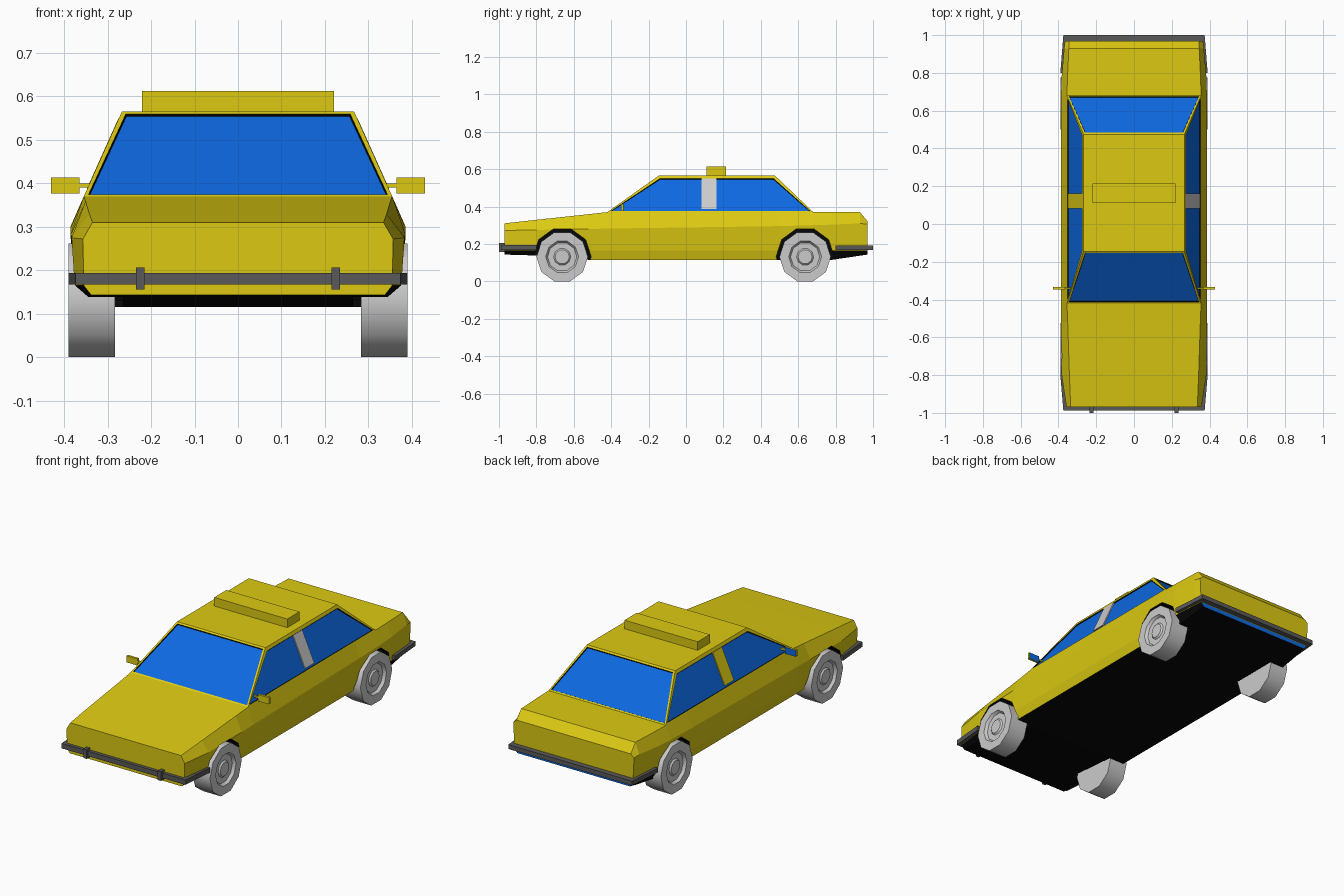
import bpy, bmesh, math
from mathutils import Vector

if "Cube" in bpy.data.objects:
    bpy.data.objects.remove(bpy.data.objects["Cube"])

COLOURS = {"yellow": (0.72, 0.59, 0.006), "glass blue": (0.004, 0.14, 0.75), "light grey": (0.6, 0.6, 0.6),
           "dark grey": (0.1, 0.1, 0.1), "black": (0.002, 0.002, 0.002)}
MATS = []
for n, c in COLOURS.items():
    m = bpy.data.materials.new(n)
    m.diffuse_color = (*c, 1)
    m.use_nodes = True
    m.node_tree.nodes["Principled BSDF"].inputs["Base Color"].default_value = m.diffuse_color
    MATS.append(m)
YELLOW, BLUE, LIGHT, DARK, BLACK = range(5)


def finish(name, bm):
    me = bpy.data.meshes.new(name)
    bm.to_mesh(me)
    bm.free()
    for m in MATS:
        me.materials.append(m)
    ob = bpy.data.objects.new(name, me)
    bpy.context.collection.objects.link(ob)
    return ob


def loft_bm(rings, mat=YELLOW, caps=True):
    """Closed rings of equal length joined by quads."""
    bm = bmesh.new()
    vs = [[bm.verts.new(p) for p in r] for r in rings]
    n = len(rings[0])
    for a, b in zip(vs, vs[1:]):
        for i in range(n):
            bm.faces.new((a[i], a[(i + 1) % n], b[(i + 1) % n], b[i]))
    if caps:
        bm.faces.new(vs[0])
        bm.faces.new(vs[-1])
    for f in bm.faces:
        f.material_index = mat
    bmesh.ops.recalc_face_normals(bm, faces=bm.faces)
    return bm


def box(name, x, y, z, mat):
    ring = lambda h: [(x[0], y[0], h), (x[1], y[0], h), (x[1], y[1], h), (x[0], y[1], h)]
    return finish(name, loft_bm([ring(z[0]), ring(z[1])], mat))


def activate(ob):
    bpy.ops.object.select_all(action='DESELECT')
    ob.select_set(True)
    bpy.context.view_layer.objects.active = ob


# Lower body: sections along y, each with (half width, z) from sill to top edge
SECTIONS = [
    (-0.97, [(.338, .143), (.355, .165), (.357, .272), (.335, .31)]),
    (-0.80, [(.345, .138), (.376, .165), (.383, .275), (.342, .329)]),
    (-0.52, [(.358, .115), (.372, .165), (.386, .28), (.351, .359)]),
    (-0.42, [(.358, .115), (.372, .165), (.386, .282), (.355, .37)]),
    (0.50, [(.358, .115), (.372, .165), (.386, .295), (.355, .37)]),
    (0.68, [(.358, .115), (.372, .165), (.386, .30), (.355, .37)]),
    (0.78, [(.350, .115), (.372, .165), (.383, .303), (.352, .37)]),
    (0.93, [(.345, .137), (.362, .165), (.370, .31), (.345, .37)]),
    (0.97, [(.340, .143), (.358, .165), (.365, .305), (.345, .322)]),
]
rings = [[(w, y, z) for w, z in p] + [(-w, y, z) for w, z in reversed(p)] for y, p in SECTIONS]
bm = loft_bm(rings, caps=False)
bm.verts.ensure_lookup_table()
for start in (0, 8 * (len(rings) - 1)):
    for j in range(3):
        v = [bm.verts[start + k] for k in (j, j + 1, 6 - j, 7 - j)]
        f = bm.faces.new(v)
        if start and j == 0:
            f.material_index = BLUE
bmesh.ops.recalc_face_normals(bm, faces=bm.faces)
for f in bm.faces:
    c = f.calc_center_median()
    if f.normal.z < -0.9 or (c.z < 0.16 and 0.78 < abs(c.y) < 0.96):
        f.material_index = BLACK
body = finish("lower_body", bm)


def circle(x, r, y, z, n=10):
    return [(x, y + r * math.cos(2 * math.pi * i / n), z + r * math.sin(2 * math.pi * i / n)) for i in range(n)]


# Wheel arches and wheels
AXLES = {"front": -0.662, "rear": 0.637}
WHEEL = [(.283, .1375), (.39, .1375), (.39, .088), (.375, .078), (.375, .046), (.383, .038)]
for end, y in AXLES.items():
    for side, s in (("right", 1), ("left", -1)):
        cut = finish("arch_cutter", loft_bm([circle(s * .265, .155, y, .132), circle(s * .6, .155, y, .132)], BLACK))
        cut.hide_render = True
        activate(body)
        mod = body.modifiers.new("arch", 'BOOLEAN')
        mod.operation = 'DIFFERENCE'
        mod.solver = 'EXACT'
        mod.object = cut
        bpy.ops.object.modifier_apply(modifier=mod.name)
        bpy.data.objects.remove(cut)
        wheel = finish(f"{end}_{side}_wheel", loft_bm([circle(s * x, r, y, .131) for x, r in WHEEL], LIGHT))
        activate(wheel)
        bpy.ops.object.shade_smooth_by_angle(angle=math.radians(40))

# Cabin with recessed windows
base = [(-.355, -.42, .37), (.355, -.42, .37), (.355, .68, .37), (-.355, .68, .37)]
roof = [(-.267, -.145, .566), (.267, -.145, .566), (.267, .475, .566), (-.267, .475, .566)]
bm = loft_bm([base, roof])
panes = [f for f in bm.faces if abs(f.normal.z) < 0.95]
ends = [f for f in panes if abs(f.normal.y) > 0.3]
sides = [f for f in panes if f not in ends]
bmesh.ops.inset_individual(bm, faces=ends, thickness=0.014)
bmesh.ops.inset_individual(bm, faces=sides, thickness=0.019)
rim = bmesh.ops.inset_individual(bm, faces=panes, thickness=0.003, depth=-0.005)["faces"]
for f in rim:
    f.material_index = BLACK
for f in panes:
    f.material_index = BLUE
bmesh.ops.delete(bm, geom=[f for f in bm.faces if f.normal.z < -0.95], context='FACES')
finish("cabin", bm)

# Door pillars between the side windows
for side, s, mat in (("right", 1, LIGHT), ("left", -1, YELLOW)):
    sx = lambda z, d: s * (.355 - .088 * (z - .37) / .196 + d)
    prof = lambda y: [(sx(z, d), y, z) for z, d in ((.387, -.006), (.387, .001), (.549, .001), (.549, -.006))]
    finish(f"{side}_door_pillar", loft_bm([prof(.083), prof(.162)], mat))

# Roof sign
box("roof_sign", (-.221, .221), (.11, .215), (.56, .613), YELLOW)


# Wrap-round bumpers
def bumper(name, s, y, z):
    plan = [(-.39, .80), (-.374, y), (.374, y), (.39, .80), (.368, .80), (.352, .965), (-.352, .965), (-.368, .80)]
    finish(name, loft_bm([[(px, s * py, h) for px, py in plan] for h in z], DARK))


bumper("front_bumper", -1, .988, (.167, .194))
bumper("rear_bumper", 1, 1.0, (.168, .192))

for side, s in (("right", 1), ("left", -1)):
    # Bumper uprights
    box(f"{side}_bumper_upright", (s * .215, s * .235), (-1.0, -.968), (.156, .206), DARK)
    # Door mirrors with blue glass at the back
    box(f"{side}_mirror_stalk", (s * .335, s * .368), (-.345, -.335), (.391, .4), YELLOW)
    mirror = box(f"{side}_mirror", (s * .365, s * .43), (-.347, -.334), (.377, .413), YELLOW)
    for p in mirror.data.polygons:
        if p.normal.y > 0.9:
            p.material_index = BLUE
